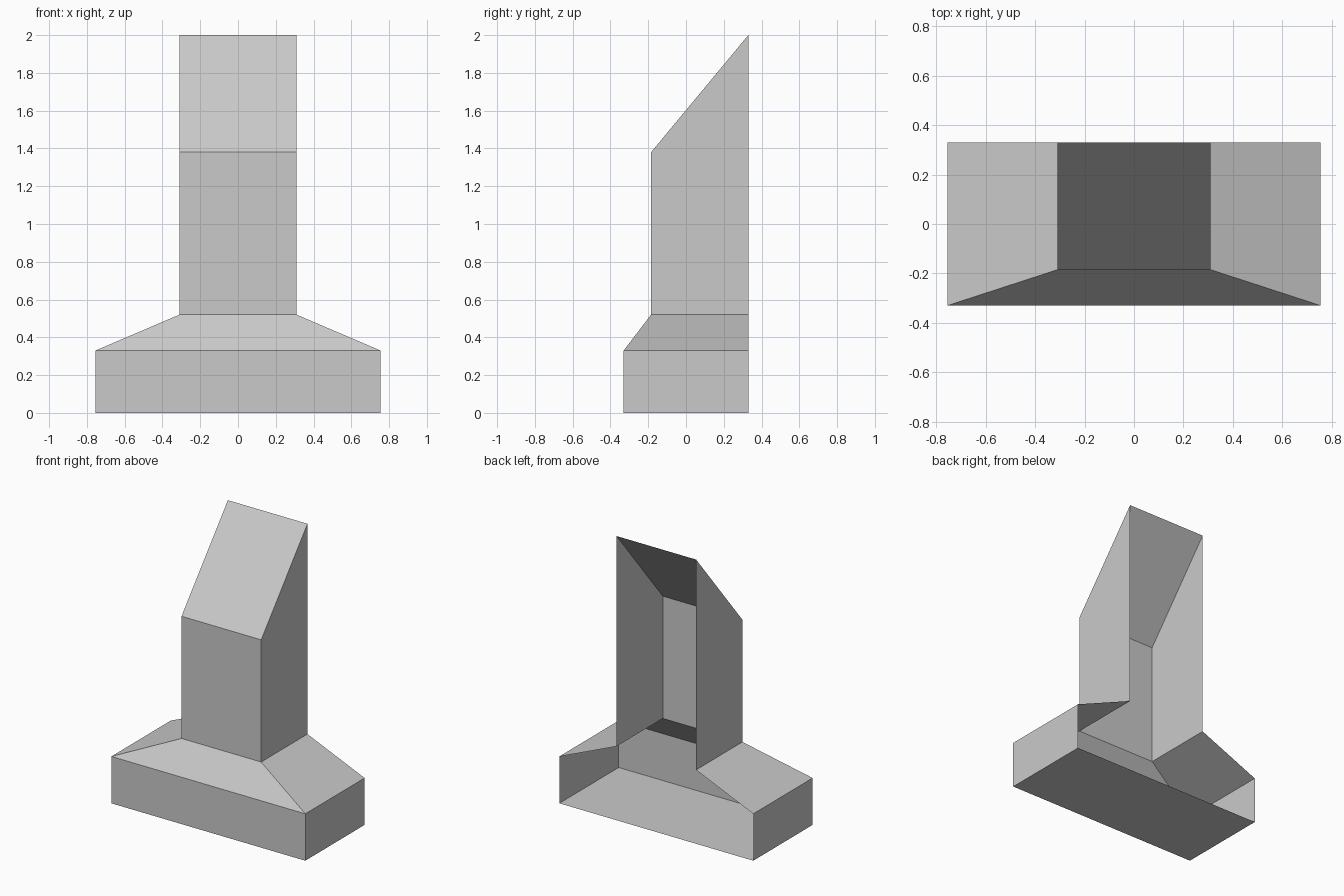
import bpy, bmesh

cube = bpy.data.objects.get("Cube")
if cube:
    bpy.data.objects.remove(cube, do_unlink=True)

# Single plain grey
grey = bpy.data.materials.new("light_grey")
grey.use_nodes = True
colour = (0.59, 0.59, 0.59, 1)
grey.diffuse_color = colour
grey.node_tree.nodes["Principled BSDF"].inputs["Base Color"].default_value = colour

BACK = 0.33


def outline(half_width, front, front_z, back_z):
    """U-shaped outline, open along the back."""
    return [(-half_width, BACK, back_z), (-half_width, front, front_z),
            (half_width, front, front_z), (half_width, BACK, back_z)]


def open_shell(name, lower, upper, floor=False, roof=False):
    """Three walls between two outlines, with optional floor and roof."""
    bm = bmesh.new()
    lo = [bm.verts.new(p) for p in lower]
    hi = [bm.verts.new(p) for p in upper]
    for i in range(len(lo) - 1):
        bm.faces.new((lo[i], lo[i + 1], hi[i + 1], hi[i]))
    if floor:
        bm.faces.new(lo[::-1])
    if roof:
        bm.faces.new(hi)
    mesh = bpy.data.meshes.new(name)
    bm.to_mesh(mesh)
    bm.free()
    mesh.materials.append(grey)
    obj = bpy.data.objects.new(name, mesh)
    bpy.context.scene.collection.objects.link(obj)
    return obj


ground = outline(0.755, -0.33, 0, 0)
ledge = outline(0.755, -0.33, 0.33, 0.33)
neck = outline(0.31, -0.185, 0.52, 0.52)
crown = outline(0.31, -0.185, 1.38, 2.0)

# Base box, sloping shoulder and column with a slanted roof
open_shell("base", ground, ledge, floor=True)
open_shell("shoulder", ledge, neck)
open_shell("column", neck, crown, roof=True)
